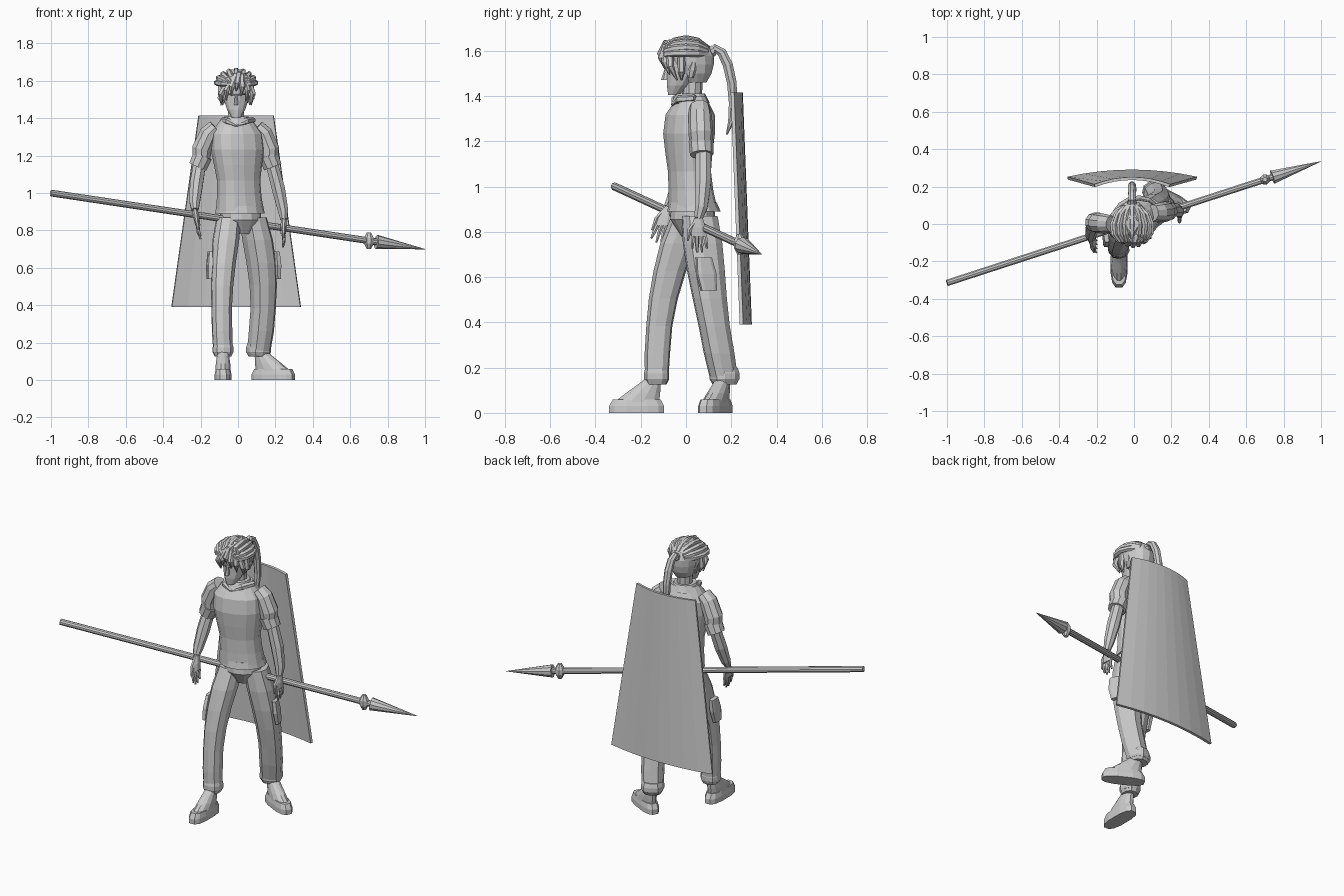
import bpy
import bmesh
from math import sin, cos, pi, copysign
from mathutils import Vector, Matrix

default_cube = bpy.data.objects.get("Cube")
if default_cube:
    bpy.data.objects.remove(default_cube, do_unlink=True)

grey = bpy.data.materials.new("plain grey")
grey.use_nodes = True
grey.diffuse_color = (.6, .6, .6, 1)
grey.node_tree.nodes["Principled BSDF"].inputs["Base Color"].default_value = grey.diffuse_color


def make_object(name, bm):
    bmesh.ops.recalc_face_normals(bm, faces=bm.faces)
    mesh = bpy.data.meshes.new(name)
    bm.to_mesh(mesh)
    bm.free()
    mesh.materials.append(grey)
    obj = bpy.data.objects.new(name, mesh)
    bpy.context.collection.objects.link(obj)
    return obj


def bowed_line(start, end, bow, fraction, even):
    """Point on a line pushed sideways by bow; uneven spacing makes the bow a half ellipse."""
    along = fraction if even else (1 - cos(pi * fraction)) / 2
    return Vector(start).lerp(Vector(end), along) + Vector(bow) * sin(pi * fraction)


def loft(name, start, end, widths, depth=(1, 1), bow=(0, 0, 0), turn=0, sides=10, power=2, flat=True):
    """Skin rings with the given half widths; flat rings stay level, others follow the path."""
    bm = bmesh.new()
    last = len(widths) - 1
    centres = [bowed_line(start, end, bow, i / last, flat) for i in range(last + 1)]
    span = [abs(c) for c in centres[-1] - centres[0]]
    side_axis = Vector([float(i == span.index(min(span))) for i in range(3)])
    spin = Matrix.Rotation(turn, 3, "Z")
    loops = []
    for i, width in enumerate(widths):
        u, v = spin @ Vector((1, 0, 0)), spin @ Vector((0, 1, 0))
        if not flat:
            tangent = centres[min(i + 1, last)] - centres[max(i - 1, 0)]
            u = side_axis.cross(tangent).normalized()
            v = tangent.cross(u).normalized()
        v *= depth[0] + (depth[1] - depth[0]) * i / last
        loop = []
        for k in range(sides):
            angle = 2 * pi * (k + .5) / sides
            across, back = [copysign(abs(w) ** (2 / power), w) for w in (cos(angle), sin(angle))]
            loop.append(bm.verts.new(centres[i] + (u * across + v * back) * width))
        loops.append(loop)
    for low, high in zip(loops, loops[1:]):
        for k in range(sides):
            following = (k + 1) % sides
            bm.faces.new((low[k], low[following], high[following], high[k]))
    bm.faces.new(loops[0])
    bm.faces.new(loops[-1])
    return make_object(name, bm)


def tube(name, start, end, widths, bow=(0, 0, 0), sides=8):
    return loft(name, start, end, widths, bow=bow, sides=sides, flat=False)


# Torso, collar and trouser seat, twisted so the left side sits back
twist = .35
loft("shirt", (.01, .03, .9), (-.01, .025, 1.4), [.13, .12, .117, .13, .145, .14, .08],
     depth=(.78, .7), bow=(0, -.015, 0), turn=twist, sides=14, power=2.3)
loft("shirt_hem", (.01, .035, .89), (.01, .03, .93), [.136, .128], depth=(.85, .8), turn=twist, sides=14)
loft("collar", (-.01, .02, 1.37), (-.01, .02, 1.41), [.085, .065], turn=twist, sides=12)
loft("trouser_seat", (.02, .03, .78), (.01, .03, .93), [.05, .11, .115],
     depth=(1, .8), turn=twist, sides=12)
for side in (-1, 1):
    tube("collar_flap", (side * .08, .02 + side * .02, 1.39), (-.01, -.06, 1.36), [.016, .018, .006],
         bow=(side * .01, -.02, .01), sides=6)


# Leg: trouser, gathered cuff, thigh pocket and shoe
def leg(side, hip, ankle, knee_bow, widths, turn, foot_turn, outward):
    loft(side + "_trouser_leg", hip, ankle, widths, depth=(1.15, 1), bow=knee_bow, turn=turn, power=2.4)
    foot = Vector(ankle)
    up = Vector((0, 0, .06))
    loft(side + "_trouser_cuff", foot - up / 4, foot + up, [w * widths[-1] for w in (.85, 1.08, 1.08, .95)],
         turn=turn, power=2.4)

    thigh = bowed_line(hip, ankle, knee_bow, .35, True) + Vector((outward * widths[1], 0, 0))
    slope = (Vector(ankle) - Vector(hip)) * .1
    loft(side + "_thigh_pocket", thigh + slope, thigh - slope, [.014, .018, .014],
         depth=(2.6, 2.6), turn=turn, sides=8, power=4)

    forward = Vector((sin(foot_turn), -cos(foot_turn), 0))
    ground = Vector((foot.x, foot.y, 0))
    middle = ground + forward * .088
    loft(side + "_shoe_sole", middle, middle + up, [.046, .046, .04], depth=(2.7, 2.7),
         turn=foot_turn, sides=12, power=2.8)
    loft(side + "_shoe_upper", middle + up * .8, foot + up / 2, [.043, .04, .034, .03],
         depth=(2.4, 1), turn=foot_turn, sides=12)


leg("right", (-.05, .01, .87), (-.08, -.13, .14), (-.02, -.04, 0),
    [.065, .072, .066, .06, .055, .055, .052], turn=.1, foot_turn=0, outward=-1)
leg("left", (.08, .06, .87), (.11, .17, .14), (.04, -.01, 0),
    [.07, .078, .076, .07, .065, .065, .06], turn=.4, foot_turn=1.1, outward=1)


# Arm: short sleeve with a turned cuff, forearm, flat palm, fingers and thumb
def arm(side, shoulder, elbow, wrist, fingertip, outward):
    shoulder, elbow, wrist, fingertip = map(Vector, (shoulder, elbow, wrist, fingertip))
    hem = shoulder.lerp(elbow, .75)
    tube(side + "_sleeve", shoulder, hem, [.045, .052, .055, .05], bow=(outward * .02, 0, .01), sides=10)
    tube(side + "_sleeve_cuff", shoulder.lerp(elbow, .68), shoulder.lerp(elbow, .95), [.055, .052], sides=10)
    tube(side + "_forearm", hem, wrist, [.04, .036, .038, .03, .02], bow=(outward * .01, .015, 0))

    knuckle = wrist.lerp(fingertip, .5)
    loft(side + "_palm", wrist, knuckle, [.016, .018, .015], depth=(1.3, 2.4), sides=8)
    for k in range(4):
        spread = k - 1.5
        across = Vector((0, spread * .018, 0))
        shorten = Vector((0, 0, abs(spread) * .018))
        tube(side + "_finger", knuckle + across, fingertip + across * 1.2 + shorten, [.01, .009, .005],
             bow=(outward * .005, 0, 0), sides=6)
    tube(side + "_thumb", wrist, knuckle + Vector((0, -.05, -.02)), [.011, .011, .005],
         bow=(0, -.015, 0), sides=6)


arm("right", (-.12, 0, 1.35), (-.22, .01, 1.13), (-.23, -.08, .91), (-.2, -.12, .745), -1)
arm("left", (.1, .06, 1.35), (.19, .07, 1.13), (.245, .055, .86), (.24, .06, .7), 1)


# Head: neck, face, nose, ears and brows
def on_head(x, y, z):
    return Vector((x - .01, y, z))


loft("neck", on_head(0, .025, 1.37), on_head(0, .03, 1.53), [.045, .045])
loft("head", on_head(0, -.055, 1.405), on_head(0, 0, 1.65), [.025, .05, .064, .073, .076, .07, .045],
     depth=(1, 1.3), bow=(0, .025, 0), sides=12)
loft("nose", on_head(0, -.09, 1.47), on_head(0, -.085, 1.53), [.013, .006], depth=(1.6, 1), sides=6)
for side in (-1, 1):
    loft("ear", on_head(side * .07, .02, 1.48), on_head(side * .08, .035, 1.55), [.006, .01, .006],
         depth=(2, 2), sides=6)
    tube("brow", on_head(side * .01, -.093, 1.525), on_head(side * .05, -.075, 1.53), [.005, .004], sides=5)

# Hair: cap, combed strands, fringe, side locks and ponytail
loft("hair_cap", on_head(0, .04, 1.46), on_head(0, 0, 1.66), [.05, .075, .085, .088, .075, .03],
     depth=(1, 1.4), sides=14)
for k in range(9):
    lean = (k - 4) * .36
    tube("combed_strand", on_head(.03 * sin(lean), -.1, 1.58), on_head(0, .1, 1.58),
         [.008, .016, .016, .016, .016, .016, .008],
         bow=(.09 * sin(lean), 0, .075 * cos(lean)), sides=6)
for k in range(7):
    swing = (k - 3) / 3
    tip = on_head(.08 * swing, -.1 + .06 * swing ** 2, 1.545 - .075 * abs(swing))
    tube("fringe_lock", on_head(.02, -.05, 1.64), tip, [.013, .018, .016, .003],
         bow=(.03 * swing, -.03, .02), sides=6)
for side in (-1, 1):
    tube("side_lock", on_head(side * .06, -.02, 1.62), on_head(side * .07, -.02, 1.47),
         [.015, .018, .016, .003], bow=(side * .02, 0, 0), sides=6)
tie = on_head(0, .1, 1.59)
tube("hair_tie", tie, tie + Vector((0, .025, .012)), [.027, .025])
tube("ponytail", tie, on_head(0, .18, 1.23), [.018, .02, .022, .024, .023, .02, .015, .004],
     bow=(0, .055, .09))

# Spear running through both hands, with a knob behind the point
butt, point = Vector((-1, -.315, 1)), Vector((1, .335, .7))
neck = butt.lerp(point, .87)
tube("spear_shaft", butt, neck, [.018, .018], sides=10)
tube("spear_head", neck, point, [.038, .001], sides=10)
knob = butt.lerp(point, .85)
half_height = Vector((0, 0, .045))
loft("spear_knob", knob - half_height, knob + half_height, [.012, .028, .028, .012], sides=8)

# Curved shield on the back, wider toward the foot
bm = bmesh.new()
rows = []
for half, edge_y, z in ((.345, .245, .39), (.2, .205, 1.415)):
    steps = [k / 4 - 1 for k in range(9)]
    rows.append([bm.verts.new((half * t - .01, edge_y + .038 * (1 - t * t), z)) for t in steps])
low, high = rows
for k in range(8):
    bm.faces.new((low[k], low[k + 1], high[k + 1], high[k]))
shield = make_object("back_shield", bm)
solid = shield.modifiers.new("thickness", "SOLIDIFY")
solid.thickness, solid.offset = .016, 0
